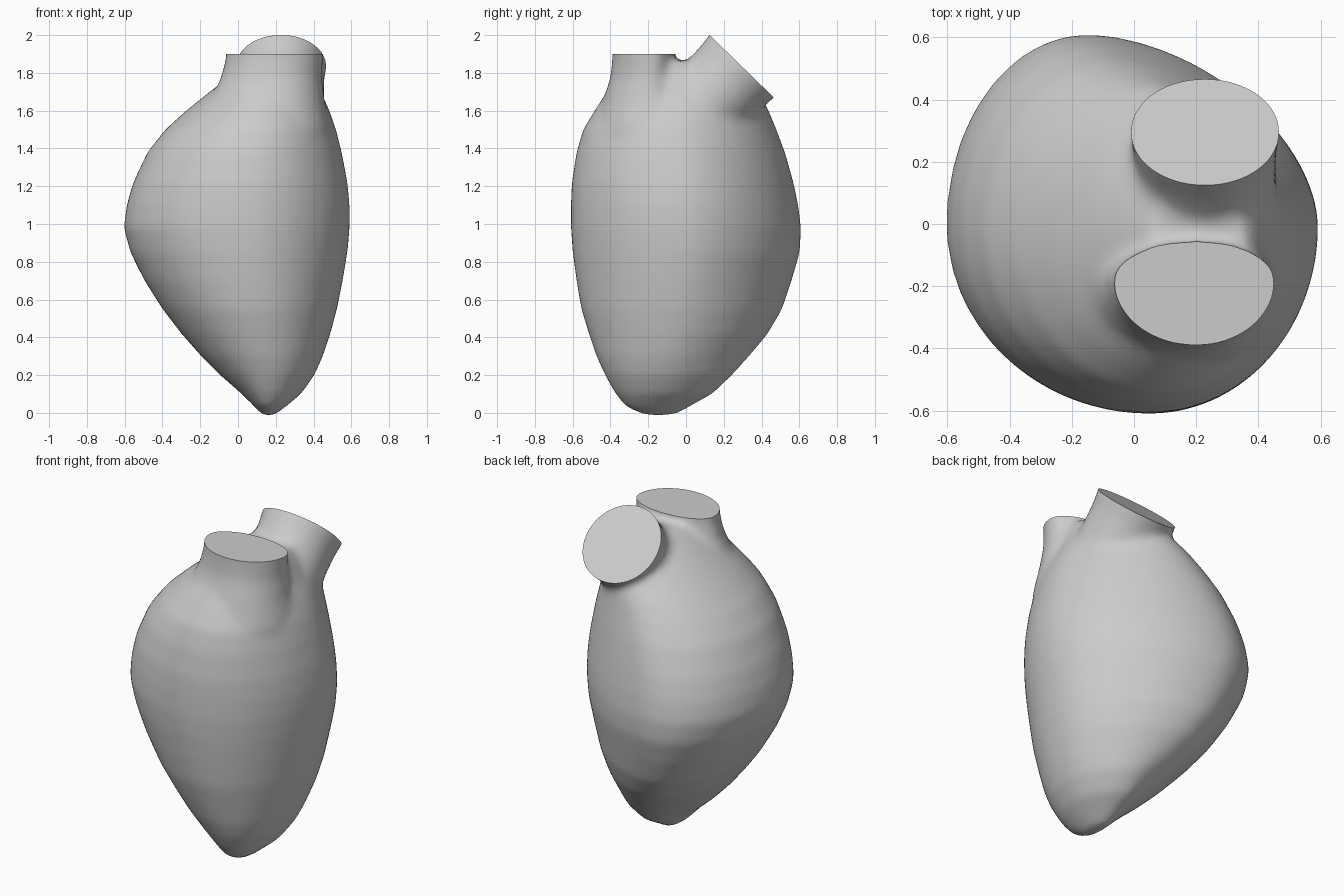
import bpy, bmesh, math
from mathutils import Vector, Matrix

if "Cube" in bpy.data.objects:
    bpy.data.objects.remove(bpy.data.objects["Cube"])

grey = bpy.data.materials.new("soft grey")
grey.diffuse_color = (0.6, 0.6, 0.6, 1)
grey.use_nodes = True
grey.node_tree.nodes["Principled BSDF"].inputs["Base Color"].default_value = grey.diffuse_color
N = 64


def ring(x0, x1, y0, y1, xb, xf, ym, flat=2.0):
    """Closed outline through four extremes, back right quadrant flattened."""
    pts = []
    for i in range(N):
        a = 2 * math.pi * i / N
        c, s = math.cos(a), math.sin(a)
        p = flat if c > 0 and s > 0 else 2.0
        c, s = [math.copysign(abs(v) ** (2 / p), v) for v in (c, s)]
        xc = xb if s >= 0 else xf
        pts.append((xc + c * ((x1 - xc) if c > 0 else (xc - x0)),
                    ym + s * ((y1 - ym) if s > 0 else (ym - y0))))
    return pts


def loft(bm, rings):
    rows = [[bm.verts.new(p) for p in r] for r in rings]
    for a, b in zip(rows, rows[1:]):
        for i in range(N):
            j = (i + 1) % N
            bm.faces.new((a[i], a[j], b[j], b[i]))
    bm.faces.new(rows[0][::-1])
    bm.faces.new(rows[-1])


bm = bmesh.new()

# body: height, left, right, front, back
body = [
    (-0.015, 0.13, 0.19, -0.22, -0.06), (0.03, 0.09, 0.25, -0.32, 0.02),
    (0.10, 0.02, 0.335, -0.375, 0.14), (0.20, -0.095, 0.405, -0.43, 0.245),
    (0.30, -0.195, 0.45, -0.475, 0.335), (0.42, -0.30, 0.49, -0.515, 0.435),
    (0.55, -0.40, 0.525, -0.555, 0.51), (0.70, -0.495, 0.555, -0.58, 0.56),
    (0.85, -0.57, 0.58, -0.60, 0.603), (0.98, -0.605, 0.592, -0.61, 0.61),
    (1.10, -0.59, 0.592, -0.61, 0.595), (1.22, -0.555, 0.58, -0.605, 0.57),
    (1.38, -0.48, 0.55, -0.58, 0.525), (1.50, -0.385, 0.52, -0.545, 0.48),
    (1.60, -0.275, 0.485, -0.485, 0.44), (1.70, -0.15, 0.44, -0.42, 0.38),
    (1.78, -0.05, 0.41, -0.37, 0.27), (1.86, 0.05, 0.37, -0.32, 0.15)]
rings = []
for z, x0, x1, y0, y1 in body:
    xb = min(-0.15 + 0.38 * ((z - 0.95) / 0.85) ** 2, 0.16)
    xf = min(0.05 + 0.15 * ((z - 1) / 0.9) ** 2, 0.16)
    rings.append([(x, y, z) for x, y in
                  ring(x0, x1, y0, y1, xb, xf, (y0 + y1) / 2, 1.75)])
loft(bm, rings)

# front neck, upright and oval
necks = [(1.50, -0.20, 0.49, -0.48, 0.0), (1.65, -0.15, 0.46, -0.44, -0.03),
         (1.78, -0.09, 0.445, -0.40, -0.05), (1.88, -0.065, 0.452, -0.39, -0.06),
         (2.0, -0.065, 0.46, -0.39, -0.06)]
loft(bm, [[(x, y, z) for x, y in ring(a, b, c, d, 0.2, 0.2, -0.18)]
          for z, a, b, c, d in necks])

# back neck, round and tilted backwards
axis = Vector((0, 0.697, 0.717))
centre = Vector((0.228, 0.295, 1.835))
up = Vector((0, -axis.z, axis.y))
tube = []
for t, r in [(-0.45, 0.24), (-0.2, 0.228), (-0.08, 0.23), (0, 0.24), (0.12, 0.25)]:
    tube.append([centre + axis * t + Vector((-r * math.cos(a), 0, 0)) - up * r * math.sin(a)
                 for a in (-2 * math.pi * i / N for i in range(N))])
loft(bm, tube)
bmesh.ops.recalc_face_normals(bm, faces=bm.faces)

me = bpy.data.meshes.new("heart_body")
bm.to_mesh(me)
bm.free()
obj = bpy.data.objects.new("heart_body", me)
bpy.context.collection.objects.link(obj)
me.materials.append(grey)

# blend the parts into one skin
remesh = obj.modifiers.new("blend", "REMESH")
remesh.mode = "VOXEL"
remesh.voxel_size = 0.02
smooth = obj.modifiers.new("soften", "SMOOTH")
smooth.factor = 0.5
smooth.iterations = 16


def cutter(name, matrix):
    """Unit box that trims a neck flat."""
    b = bmesh.new()
    bmesh.ops.create_cube(b, size=1, matrix=matrix)
    m = bpy.data.meshes.new(name)
    b.to_mesh(m)
    b.free()
    m.materials.append(grey)
    o = bpy.data.objects.new(name, m)
    bpy.context.collection.objects.link(o)
    o.hide_render = True
    o.hide_set(True)
    mod = obj.modifiers.new(name, "BOOLEAN")
    mod.operation = "DIFFERENCE"
    mod.solver = "EXACT"
    mod.object = o
    return o


# flat neck ends
cuts = [cutter("front_neck_cutter", Matrix.Translation((0.2, -0.51, 2.4))),
        cutter("back_neck_cutter", Matrix.Translation(centre + axis * 0.5)
               @ axis.to_track_quat("Z", "Y").to_matrix().to_4x4())]

bpy.context.view_layer.objects.active = obj
obj.select_set(True)
for m in list(obj.modifiers):
    bpy.ops.object.modifier_apply(modifier=m.name)
for c in cuts:
    bpy.data.objects.remove(c)
bpy.ops.object.shade_smooth_by_angle(angle=math.radians(35))
